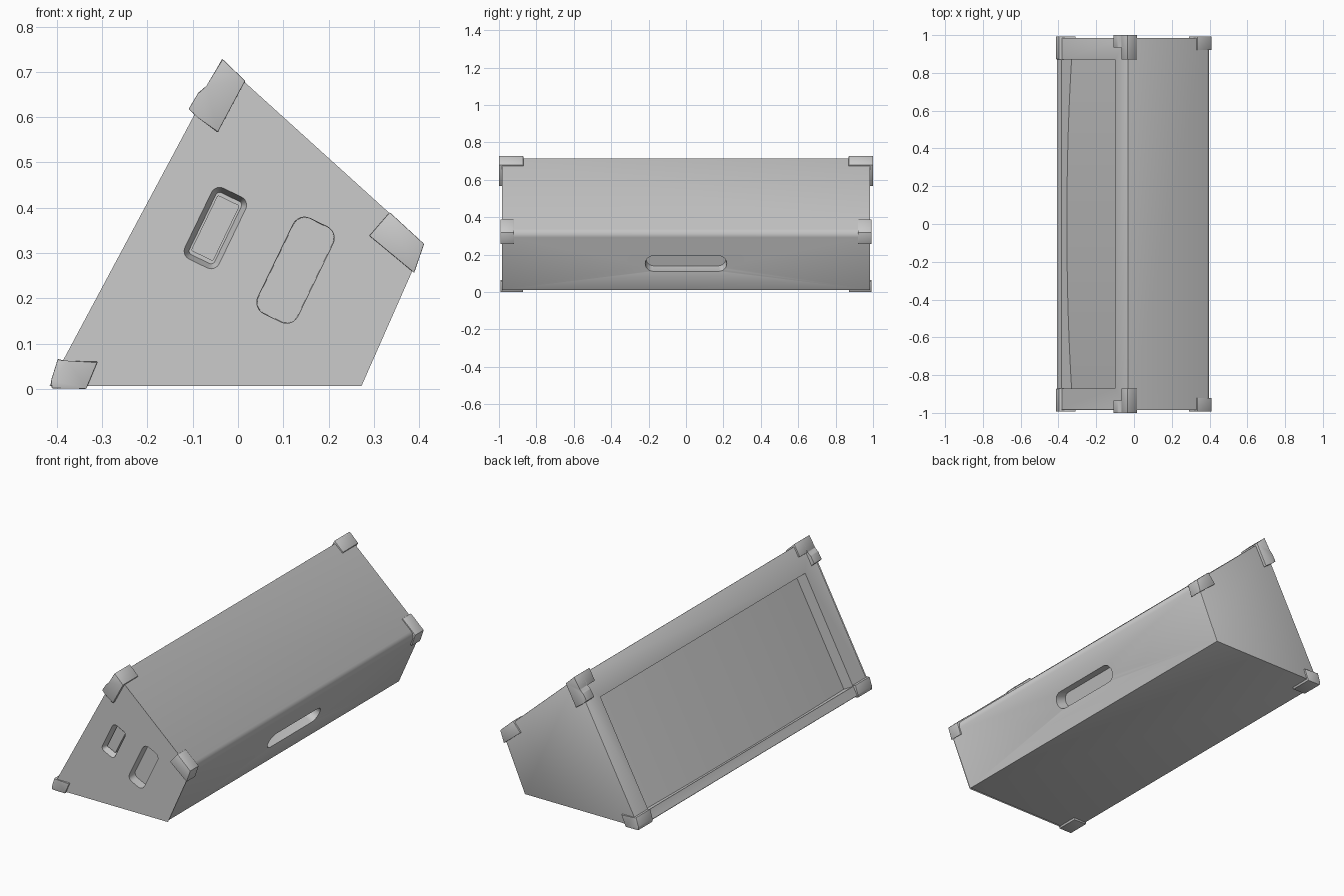
import bpy, bmesh, math
from mathutils import Vector

if "Cube" in bpy.data.objects:
    bpy.data.objects.remove(bpy.data.objects["Cube"])

B = Vector((-0.41, 0, 0.01))      # lower front corner of the wedge
A = Vector((-0.033, 0, 0.715))    # apex
R = Vector((0.406, 0, 0.318))     # rear corner
K = Vector((0.27, 0, 0.01))       # rear foot
HALF = 0.985


def finish(bm, name):
    bmesh.ops.recalc_face_normals(bm, faces=bm.faces[:])
    mesh = bpy.data.meshes.new(name)
    bm.to_mesh(mesh)
    bm.free()
    ob = bpy.data.objects.new(name, mesh)
    bpy.context.collection.objects.link(ob)
    return ob


def loft(rings):
    """Closed solid through two or more equal-length rings."""
    bm = bmesh.new()
    vs = [[bm.verts.new(p) for p in r] for r in rings]
    n = len(vs[0])
    for a, b in zip(vs, vs[1:]):
        for i in range(n):
            bm.faces.new((a[i], a[(i + 1) % n], b[(i + 1) % n], b[i]))
    bm.faces.new(vs[0])
    bm.faces.new(vs[-1])
    return bm


def prism(profile, y0, y1):
    return loft([[Vector((x, y, z)) for x, z in profile] for y in (y0, y1)])


def rounded_ring(c, u, v, hu, hv, r, steps=6):
    pts = []
    for k, (su, sv) in enumerate(((1, 1), (-1, 1), (-1, -1), (1, -1))):
        for i in range(steps + 1):
            a = math.pi / 2 * (k + i / steps)
            pts.append(c + u * (su * (hu - r) + r * math.cos(a))
                       + v * (sv * (hv - r) + r * math.sin(a)))
    return pts


def pocket(name, c, u, v, n, hu, hv, r, depth, inset):
    """Tapered rounded cutter that starts just outside the surface."""
    rings = [rounded_ring(c - n * 0.02, u, v, hu, hv, r),
             rounded_ring(c, u, v, hu, hv, r),
             rounded_ring(c + n * depth, u, v, hu - inset, hv - inset, r - inset)]
    return finish(loft(rings), name)


# Wedge cabinet with a rounded rear edge
bm = prism([(p.x, p.z) for p in (B, A, R, K)], -HALF, HALF)
rear = [e for e in bm.edges if all((v.co - R).xz.length < 1e-4 for v in e.verts)]
bmesh.ops.bevel(bm, geom=rear, offset=0.028, segments=6, profile=0.5, affect='EDGES')
sharp = [e for e in bm.edges if e.calc_face_angle(0) > 0.6]
bmesh.ops.bevel(bm, geom=sharp, offset=0.004, segments=2, profile=0.5, affect='EDGES')
cabinet = finish(bm, "cabinet")

# Grille recess with a gently bowed floor
t = (A - B).normalized()
n = Vector((t.z, 0, -t.x))
Y = Vector((0, 1, 0))
section = [(-0.87, -0.03)]
for i in range(25):
    y = -0.87 + 1.74 * i / 24
    section.append((y, 0.034 + 0.028 * abs(y / 0.87) ** 2.2))
section.append((0.87, -0.03))
cutters = [finish(loft([[B + t * s + n * d + Y * y for y, d in section]
                        for s in (0.053, 0.657)]), "grille_recess_cutter")]

# Carry handle slot in the rear face
w = (R - K).normalized()
cutters.append(pocket("handle_cutter", K + w * (0.142 / w.z), Y, w,
                      Vector((-w.z, 0, w.x)), 0.218, 0.045, 0.044, 0.06, 0.006))

# Connector pockets in the front end
u = Vector((0.435, 0, 0.9)).normalized()
v = Vector((u.z, 0, -u.x))
cutters.append(pocket("socket_cutter", Vector((-0.05, -HALF, 0.355)), u, v, Y,
                      0.087, 0.042, 0.02, 0.035, 0.011))
cutters.append(pocket("side_grip_cutter", Vector((0.127, -HALF, 0.262)), u, v, Y,
                      0.117, 0.049, 0.028, 0.05, 0.001))

for c in cutters:
    m = cabinet.modifiers.new(c.name, 'BOOLEAN')
    m.operation = 'DIFFERENCE'
    m.solver = 'EXACT'
    m.object = c
bpy.context.view_layer.update()
result = bpy.data.meshes.new_from_object(
    cabinet.evaluated_get(bpy.context.evaluated_depsgraph_get()))
cabinet.modifiers.clear()
cabinet.data = result
for c in cutters:
    bpy.data.objects.remove(c)

# Connector plate inside the smaller pocket
c = Vector((-0.05, -HALF + 0.04, 0.355))
finish(loft([rounded_ring(c - Y * k, u, v, 0.068, 0.027, 0.004)
             for k in (0, 0.018)]), "connector_plate")

# Corner protectors: name, profile, inner y, outer y
caps = [
    ("apex_protector", [(-0.035, 0.729), (0.016, 0.68), (-0.006, 0.64), (-0.068, 0.668)], 0.87, 0.998),
    ("apex_side_protector", [(-0.035, 0.729), (0.016, 0.68), (-0.045, 0.566), (-0.09, 0.6),
                             (-0.109, 0.618), (-0.087, 0.655), (-0.068, 0.668)], 0.935, 1.0),
    ("rear_protector", [(0.335, 0.39), (0.411, 0.32), (0.389, 0.256), (0.29, 0.338)], 0.92, 0.993),
    ("base_protector", [(-0.411, 0.001), (-0.413, 0.018), (-0.398, 0.066), (-0.375, 0.06),
                        (-0.31, 0.06), (-0.335, 0.0)], 0.872, 0.993),
]
for name, profile, y0, y1 in caps:
    for side, s in (("front", -1), ("back", 1)):
        bm = prism(profile, s * y0, s * y1)
        bmesh.ops.bevel(bm, geom=bm.edges[:], offset=0.002, segments=2,
                        profile=0.5, affect='EDGES')
        finish(bm, f"{side}_{name}")

# Smooth rounded areas, keep hard edges
for ob in bpy.context.scene.objects:
    ob.select_set(True)
bpy.context.view_layer.objects.active = cabinet
bpy.ops.object.shade_smooth_by_angle(angle=math.radians(30))
